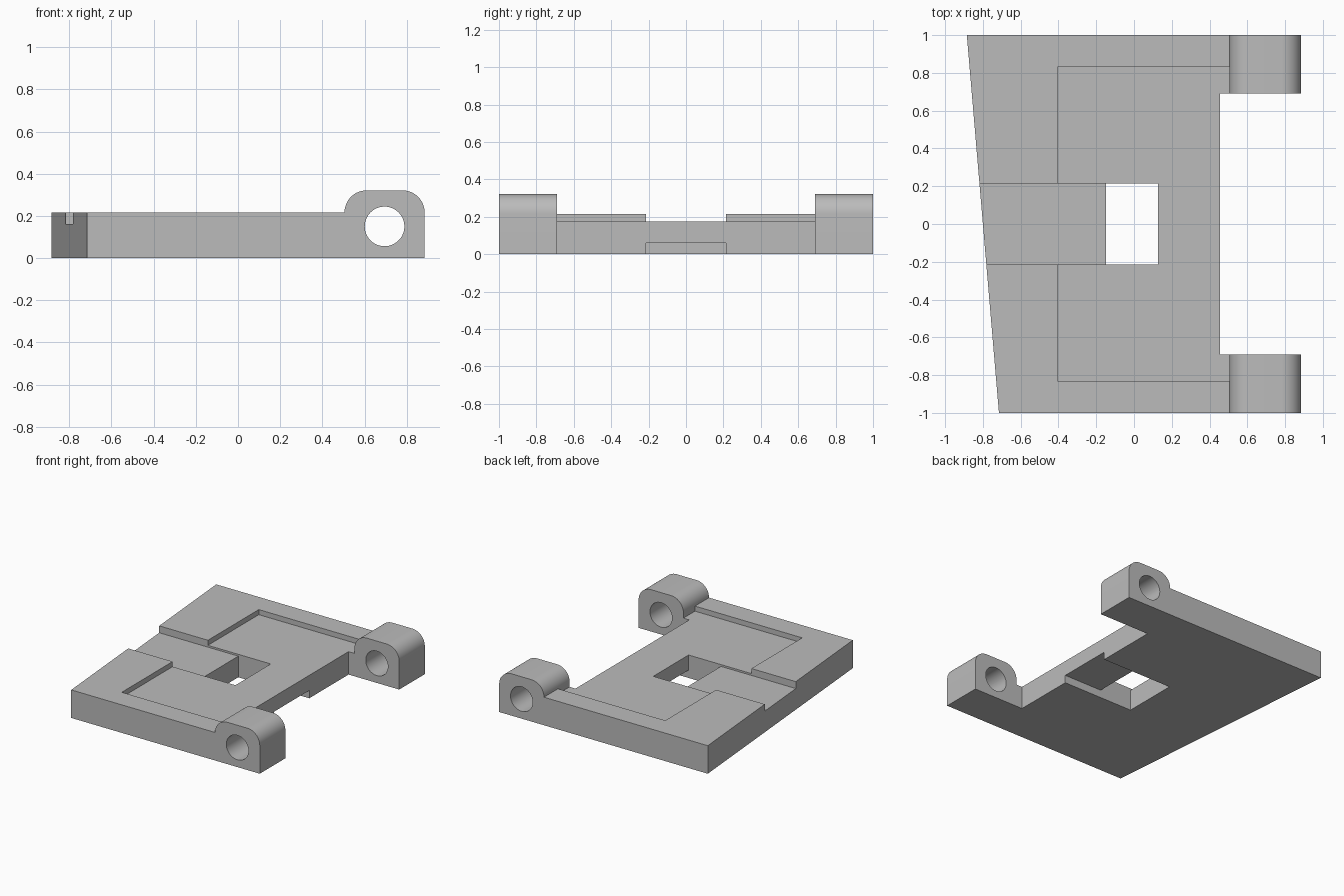
import bpy, bmesh, math
from mathutils import Vector

cube = bpy.data.objects.get("Cube")
if cube:
    bpy.data.objects.remove(cube, do_unlink=True)

grey = bpy.data.materials.new("plain grey")
grey.use_nodes = True
grey.diffuse_color = (0.5, 0.5, 0.5, 1)
grey.node_tree.nodes["Principled BSDF"].inputs["Base Color"].default_value = (0.5, 0.5, 0.5, 1)


def prism(name, points, direction):
    """Extrude a flat outline into a solid."""
    bm = bmesh.new()
    face = bm.faces.new([bm.verts.new(p) for p in points])
    out = bmesh.ops.extrude_face_region(bm, geom=[face])
    moved = [v for v in out["geom"] if isinstance(v, bmesh.types.BMVert)]
    bmesh.ops.translate(bm, verts=moved, vec=Vector(direction))
    bmesh.ops.recalc_face_normals(bm, faces=bm.faces)
    mesh = bpy.data.meshes.new(name)
    bm.to_mesh(mesh)
    bm.free()
    mesh.materials.append(grey)
    obj = bpy.data.objects.new(name, mesh)
    bpy.context.collection.objects.link(obj)
    return obj


def block(name, x0, x1, half_y, z0, z1):
    outline = [(x0, -half_y, z0), (x1, -half_y, z0), (x1, half_y, z0), (x0, half_y, z0)]
    return prism(name, outline, (0, 0, z1 - z0))


def arc(cx, cz, radius, start, end, steps):
    angles = [math.radians(start + (end - start) * i / steps) for i in range(steps + 1)]
    return [(cx + radius * math.cos(a), cz + radius * math.sin(a)) for a in angles]


def combine(target, tool, operation):
    mod = target.modifiers.new("combine", "BOOLEAN")
    mod.operation, mod.solver, mod.object = operation, "EXACT", tool
    bpy.context.view_layer.objects.active = target
    bpy.ops.object.modifier_apply(modifier=mod.name)
    bpy.data.objects.remove(tool, do_unlink=True)


TOP, SLOT, EDGE, LUG = 0.215, 0.214, 0.455, 0.505
INNER, RIGHT = 0.69, 0.885

# Plate with one slanted side and stubs that carry the lugs
outline = [(-0.715, -1), (LUG, -1), (LUG, -INNER), (EDGE, -INNER),
           (EDGE, INNER), (LUG, INNER), (LUG, 1), (-0.885, 1)]
plate = prism("hinge_plate", [(x, y, 0) for x, y in outline], (0, 0, TOP))

# Shallow recess, side channel, window and underside notch
combine(plate, block("recess", -0.405, 0.6, 0.83, 0.176, 0.4), "DIFFERENCE")
combine(plate, block("channel", -1, -0.1, SLOT, 0.162, 0.4), "DIFFERENCE")
combine(plate, block("window", -0.147, 0.128, SLOT, -0.1, 0.4), "DIFFERENCE")
combine(plate, block("underside_notch", 0.1, 0.6, SLOT, -0.1, 0.06), "DIFFERENCE")

# Rounded lugs, then a bore through both
r = 0.105
profile = ([(LUG, 0), (RIGHT, 0)] + arc(RIGHT - r, TOP + 0.001, r, 0, 90, 12)
           + arc(LUG + r, TOP + 0.001, r, 90, 180, 12))
for y in (-1, INNER):
    combine(plate, prism("lug", [(x, y, z) for x, z in profile], (0, 1 - INNER, 0)), "UNION")
bore = arc(0.695, 0.15, 0.094, 0, 352.5, 47)
combine(plate, prism("bore", [(x, -1.2, z) for x, z in bore], (0, 2.4, 0)), "DIFFERENCE")

# Smooth the curves and keep the edges crisp
bpy.ops.object.select_all(action="DESELECT")
plate.select_set(True)
bpy.context.view_layer.objects.active = plate
bpy.ops.object.shade_smooth_by_angle(angle=math.radians(30))
